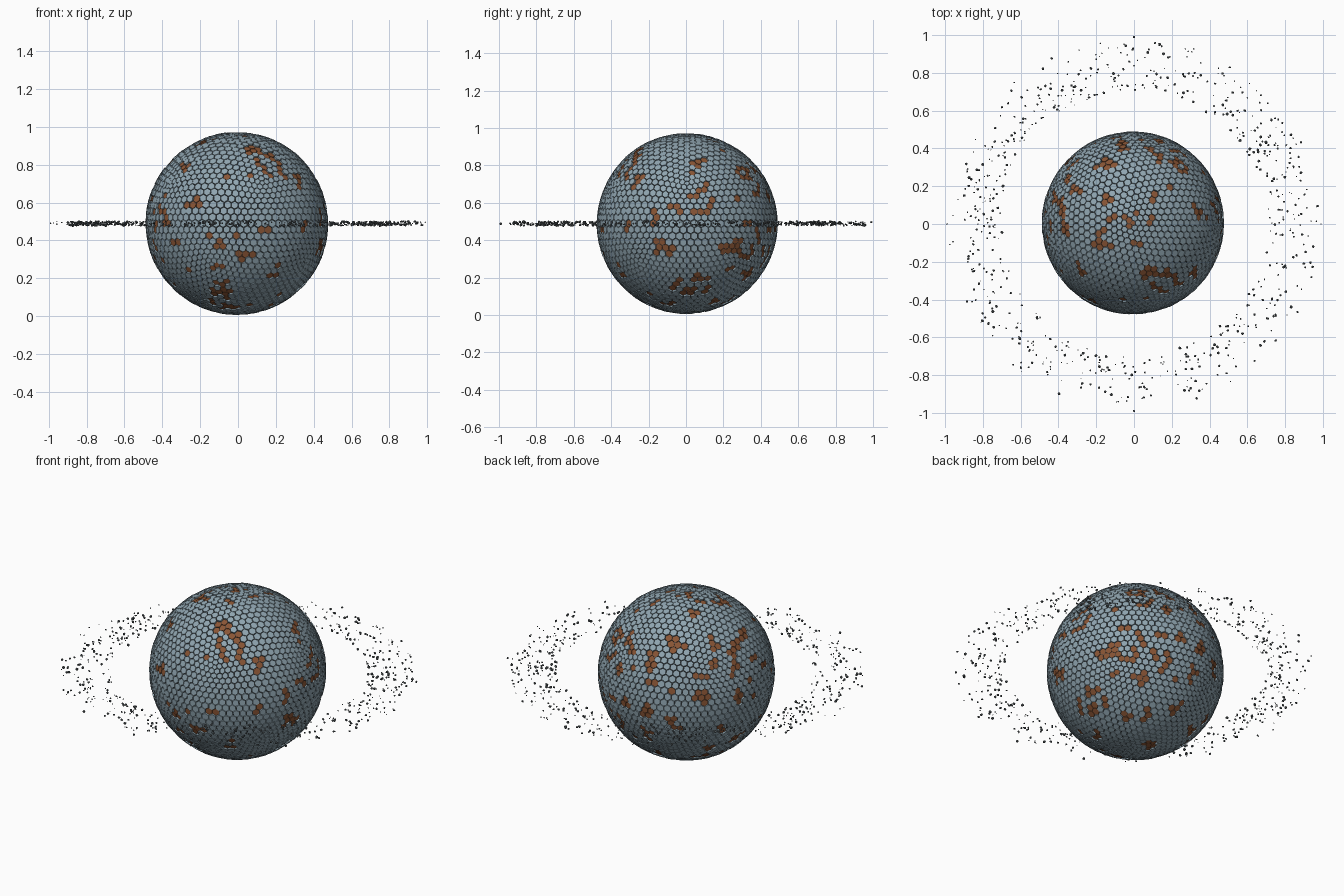
import bpy, bmesh, math, random
from mathutils import Vector, Matrix, noise

if "Cube" in bpy.data.objects:
    bpy.data.objects.remove(bpy.data.objects["Cube"])

random.seed(7)
CENTER = Vector((-0.005, 0.005, 0.489))
R = 0.478


def material(name, rgb):
    m = bpy.data.materials.new(name)
    m.diffuse_color = (*rgb, 1)
    m.use_nodes = True
    m.node_tree.nodes["Principled BSDF"].inputs["Base Color"].default_value = m.diffuse_color
    return m


def finish(bm, name, mat):
    me = bpy.data.meshes.new(name)
    bm.to_mesh(me)
    bm.free()
    me.materials.append(mat)
    ob = bpy.data.objects.new(name, me)
    bpy.context.collection.objects.link(ob)
    return ob


blue = material("slate_blue", (0.28, 0.38, 0.44))
rust = material("rust", (0.25, 0.09, 0.035))
dark = material("dark_groove", (0.04, 0.045, 0.05))
stone = material("dark_stone", (0.11, 0.13, 0.14))

# Geodesic grid: its dual gives the hexagon tiles
grid = bmesh.new()
bmesh.ops.create_icosphere(grid, subdivisions=5, radius=1)
grid.verts.ensure_lookup_table()

# Rust tiles grow in small irregular clusters
rusty = {v.index for v in grid.verts if random.random() < 0.055}
for i in list(rusty):
    for e in grid.verts[i].link_edges:
        if random.random() < 0.2:
            rusty.add(e.other_vert(grid.verts[i]).index)


def add_tile(bm, v, radius):
    n = v.co.normalized()
    u = n.orthogonal().normalized()
    w = n.cross(u)
    corners = [f.calc_center_median().normalized() for f in v.link_faces]
    corners.sort(key=lambda c: math.atan2(c.dot(w), c.dot(u)))
    mid = sum(corners, Vector()) / len(corners)
    rings = []
    for rad, shrink in ((radius - 0.012, 0.93), (radius, 0.91)):
        rings.append([bm.verts.new(CENTER + (mid + (c - mid) * shrink) * rad) for c in corners])
    low, top = rings
    bm.faces.new(top)
    for i in range(len(top)):
        j = (i + 1) % len(top)
        bm.faces.new((low[i], low[j], top[j], top[i]))


# Planet shell: raised hexagon tiles, rust ones slightly sunken
shell, patches = bmesh.new(), bmesh.new()
for v in grid.verts:
    r = R + 0.003 * noise.noise(v.co * 1.5) + random.uniform(0, 0.003)
    if v.index in rusty:
        add_tile(patches, v, r - 0.003)
    else:
        add_tile(shell, v, r + 0.003)
grid.free()
finish(shell, "planet_tiles", blue)
finish(patches, "rust_tiles", rust)

# Dark core seen through the grooves
core = bmesh.new()
bmesh.ops.create_icosphere(core, subdivisions=5, radius=R - 0.006,
                           matrix=Matrix.Translation(CENTER))
finish(core, "planet_core", dark)

# Ring of small faceted rocks
rocks = bmesh.new()
for k in range(720):
    a = random.uniform(0, math.tau)
    d = min(0.99, 0.70 + 0.29 * random.betavariate(1.25, 1.5))
    if k < 4:
        a, d = k * math.pi / 2, 0.99
    s = random.uniform(0.003, 0.0095)
    pos = Vector((d * math.cos(a), d * math.sin(a), 0.489 + random.uniform(-0.011, 0.011)))
    spin = Matrix.Rotation(random.uniform(0, 6.28), 4, Vector((random.random(), random.random(), 1)))
    scale = Matrix.Diagonal((s, s * random.uniform(0.7, 1), s * random.uniform(0.7, 1), 1))
    bmesh.ops.create_icosphere(rocks, subdivisions=1, radius=1,
                               matrix=Matrix.Translation(pos) @ spin @ scale)
finish(rocks, "ring_rocks", stone)
